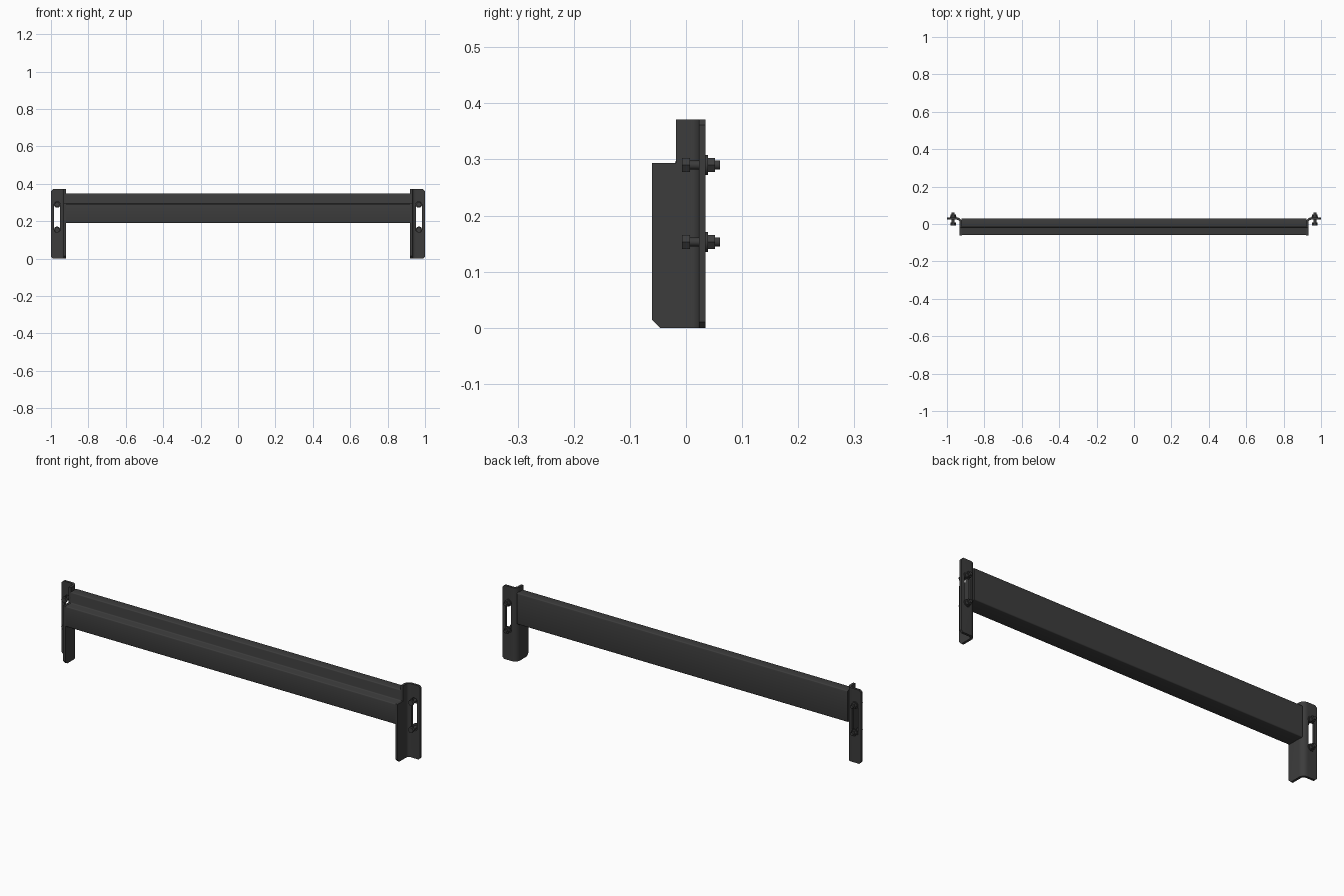
import bpy, bmesh, math
from mathutils import Matrix, Vector

if "Cube" in bpy.data.objects:
    bpy.data.objects.remove(bpy.data.objects["Cube"])

dark = bpy.data.materials.new("dark_steel")
dark.diffuse_color = (0.045, 0.045, 0.045, 1)
dark.use_nodes = True
dark.node_tree.nodes["Principled BSDF"].inputs["Base Color"].default_value = dark.diffuse_color


def make(name, bm, mat=True):
    bmesh.ops.recalc_face_normals(bm, faces=bm.faces)
    me = bpy.data.meshes.new(name)
    bm.to_mesh(me)
    bm.free()
    ob = bpy.data.objects.new(name, me)
    bpy.context.collection.objects.link(ob)
    if mat:
        me.materials.append(dark)
    return ob


def activate(ob):
    bpy.ops.object.select_all(action='DESELECT')
    ob.select_set(True)
    bpy.context.view_layer.objects.active = ob


def smooth(ob):
    activate(ob)
    bpy.ops.object.shade_smooth_by_angle(angle=math.radians(35))


def prism(points, direction):
    """Closed solid: a 3D outline extruded along a direction."""
    bm = bmesh.new()
    face = bm.faces.new([bm.verts.new(p) for p in points])
    ext = bmesh.ops.extrude_face_region(bm, geom=[face], use_keep_orig=True)
    verts = [g for g in ext['geom'] if isinstance(g, bmesh.types.BMVert)]
    bmesh.ops.translate(bm, verts=verts, vec=direction)
    return bm


def arc(cx, cy, r, a0, a1, n=8):
    return [(cx + r * math.cos(math.radians(a0 + (a1 - a0) * i / n)),
             cy + r * math.sin(math.radians(a0 + (a1 - a0) * i / n))) for i in range(n + 1)]


def cut(ob, cutter):
    cutter.hide_render = True
    mod = ob.modifiers.new("cut", 'BOOLEAN')
    mod.operation, mod.solver, mod.object = 'DIFFERENCE', 'EXACT', cutter
    activate(ob)
    bpy.ops.object.modifier_apply(modifier=mod.name)
    bpy.data.objects.remove(cutter)


def mirror_x(ob):
    ob.modifiers.new("mirror", 'MIRROR').use_axis[0] = True


# stepped cross beam
profile = [(-0.06, 0.19), (0.03, 0.19), (0.03, 0.348), (-0.018, 0.348),
           (-0.018, 0.293), (-0.06, 0.293)]
bm = prism([(-0.922, y, z) for y, z in profile], (1.844, 0, 0))
long_edges = [e for e in bm.edges if abs(e.verts[0].co.x - e.verts[1].co.x) > 1]
bmesh.ops.bevel(bm, geom=long_edges, offset=0.005, segments=3, profile=0.5, affect='EDGES')
smooth(make("step_beam", bm))

# end bracket: side plate bent outward into a flange
R, T = 0.028, 0.012
outline = [(0.92, -0.061)] + arc(0.92 + R, 0.035 - R, R, 180, 90) + [(1.0, 0.035), (1.0, 0.023)]
outline += arc(0.92 + R, 0.035 - R, R - T, 90, 180) + [(0.932, -0.061)]
bm = prism([(x, y, 0) for x, y in outline], (0, 0, 0.371))
# clipped corners
for co, no in [((0.92, -0.061, 0.015), (0, -1, -1)),
               ((1.0, 0.03, 0.361), (1, 0, 1)),
               ((1.0, 0.03, 0.010), (1, 0, -1))]:
    res = bmesh.ops.bisect_plane(bm, geom=bm.verts[:] + bm.edges[:] + bm.faces[:],
                                 plane_co=co, plane_no=Vector(no), clear_outer=True)
    edges = [g for g in res['geom_cut'] if isinstance(g, bmesh.types.BMEdge)]
    bmesh.ops.holes_fill(bm, edges=edges)
bracket = make("end_bracket", bm)

# bracket notch above the beam step
notch = [(-0.1, 0.294), (-0.018, 0.294), (-0.018, 0.5), (-0.1, 0.5)]
cut(bracket, make("notch_cutter", prism([(0.9, y, z) for y, z in notch], (0.15, 0, 0)), False))

# long slot in the flange
BX = 0.967
slot = arc(BX, 0.289, 0.016, 0, 180) + arc(BX, 0.155, 0.016, 180, 360)
cut(bracket, make("slot_cutter", prism([(x, 0.0, z) for x, z in slot], (0, 0.1, 0)), False))
mirror_x(bracket)
smooth(bracket)

# bolts: head, shank, washer, nut  (y start, y end, radius, sides)
parts = [(-0.007, 0.007, 0.0145, 6), (0.006, 0.061, 0.008, 16),
         (0.035, 0.039, 0.018, 24), (0.039, 0.052, 0.0145, 6)]
for label, z in (("upper", 0.290), ("lower", 0.153)):
    bm = bmesh.new()
    for y0, y1, r, n in parts:
        m = Matrix.Translation((BX, (y0 + y1) / 2, z)) @ Matrix.Rotation(math.pi / 2, 4, 'X') \
            @ Matrix.Rotation(math.pi / 2, 4, 'Z')
        bmesh.ops.create_cone(bm, cap_ends=True, segments=n, radius1=r, radius2=r,
                              depth=y1 - y0, matrix=m)
    bolt = make(label + "_bolt", bm)
    mirror_x(bolt)
    smooth(bolt)
